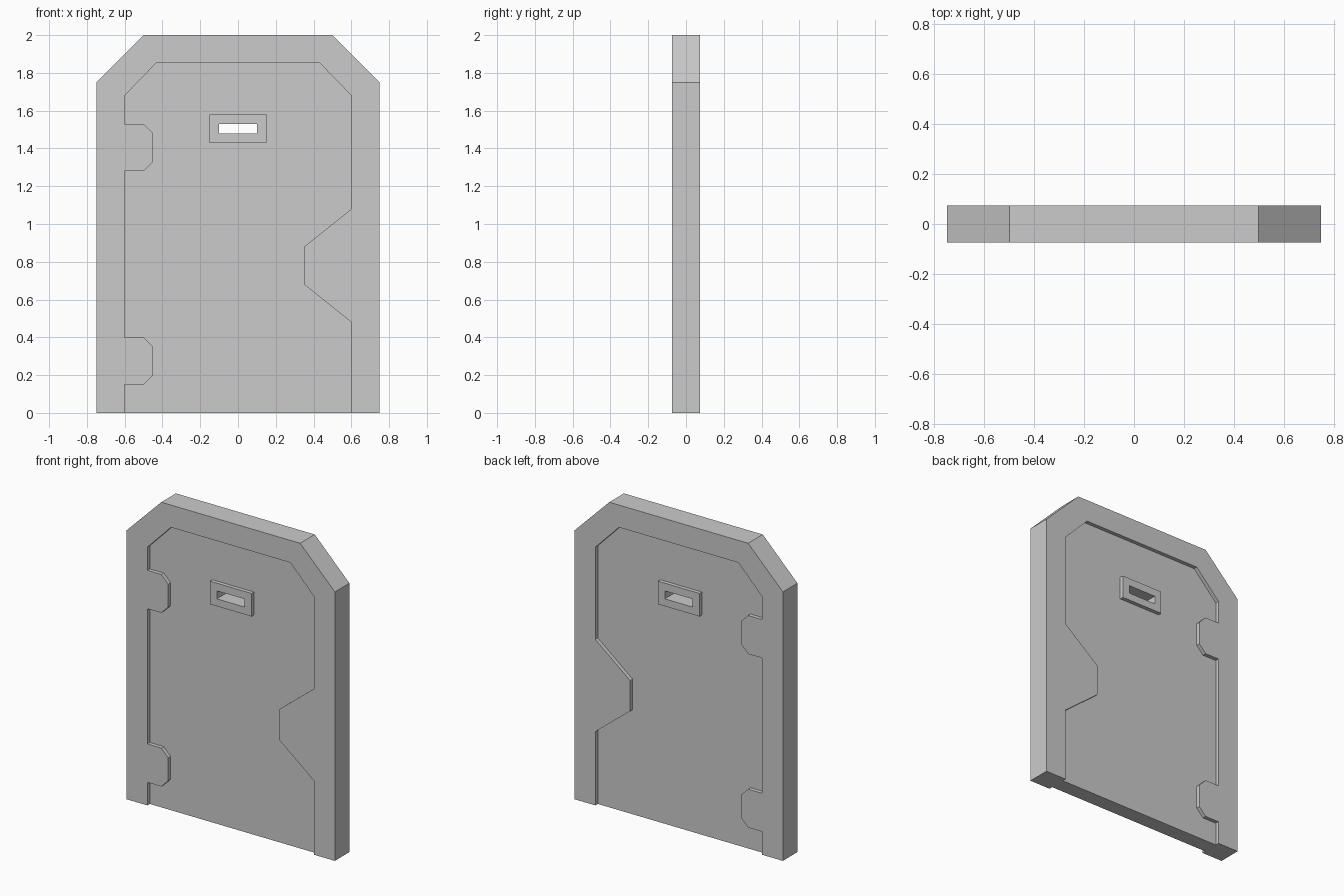
import bpy
import bmesh

default = bpy.data.objects.get("Cube")
if default:
    bpy.data.objects.remove(default, do_unlink=True)

grey = bpy.data.materials.new("plain_grey")
grey.use_nodes = True
colour = (0.6, 0.6, 0.6, 1)
grey.diffuse_color = colour
grey.node_tree.nodes["Principled BSDF"].inputs["Base Color"].default_value = colour


def slab(name, loops, half_depth):
    """Flat plate from closed (x, z) outlines; inner loops become holes."""
    bm = bmesh.new()
    edges = []
    for loop in loops:
        verts = [bm.verts.new((x, -half_depth, z)) for x, z in loop]
        edges += [bm.edges.new((v, verts[i - 1])) for i, v in enumerate(verts)]
    bmesh.ops.triangle_fill(bm, use_beauty=True, edges=edges)
    result = bmesh.ops.extrude_face_region(bm, geom=bm.faces[:], use_keep_orig=True)
    back = [g for g in result["geom"] if isinstance(g, bmesh.types.BMVert)]
    bmesh.ops.translate(bm, vec=(0, 2 * half_depth, 0), verts=back)
    bmesh.ops.recalc_face_normals(bm, faces=bm.faces[:])
    mesh = bpy.data.meshes.new(name)
    bm.to_mesh(mesh)
    bm.free()
    mesh.materials.append(grey)
    obj = bpy.data.objects.new(name, mesh)
    bpy.context.collection.objects.link(obj)
    return obj


def rectangle(half_width, low, high):
    return [(-half_width, low), (half_width, low), (half_width, high), (-half_width, high)]


def hinge_notch(z):
    """Chamfered hinge tab outline, starting at height z on the panel edge."""
    return [(-0.6, z), (-0.5, z), (-0.45, z + 0.05),
            (-0.45, z + 0.2), (-0.5, z + 0.25), (-0.6, z + 0.25)]


# Panel outline: hinge side, clipped top corners, lock side
panel_outline = [(-0.6, 0), *hinge_notch(0.15), *hinge_notch(1.28),
                 (-0.6, 1.68), (-0.43, 1.855), (0.43, 1.855), (0.6, 1.68),
                 (0.6, 1.08), (0.35, 0.88), (0.35, 0.68), (0.6, 0.48), (0.6, 0)]

# Outer silhouette, open at the bottom where the panel reaches the floor
outer_outline = [(0.75, 0), (0.75, 1.75), (0.5, 2), (-0.5, 2), (-0.75, 1.75), (-0.75, 0)]

window_outer = rectangle(0.15, 1.43, 1.58)
window_slit = rectangle(0.1, 1.478, 1.53)

slab("door_frame", [panel_outline + outer_outline], 0.075)
slab("door_panel", [panel_outline, window_outer], 0.05)
slab("window_rim", [window_outer, window_slit], 0.075)
